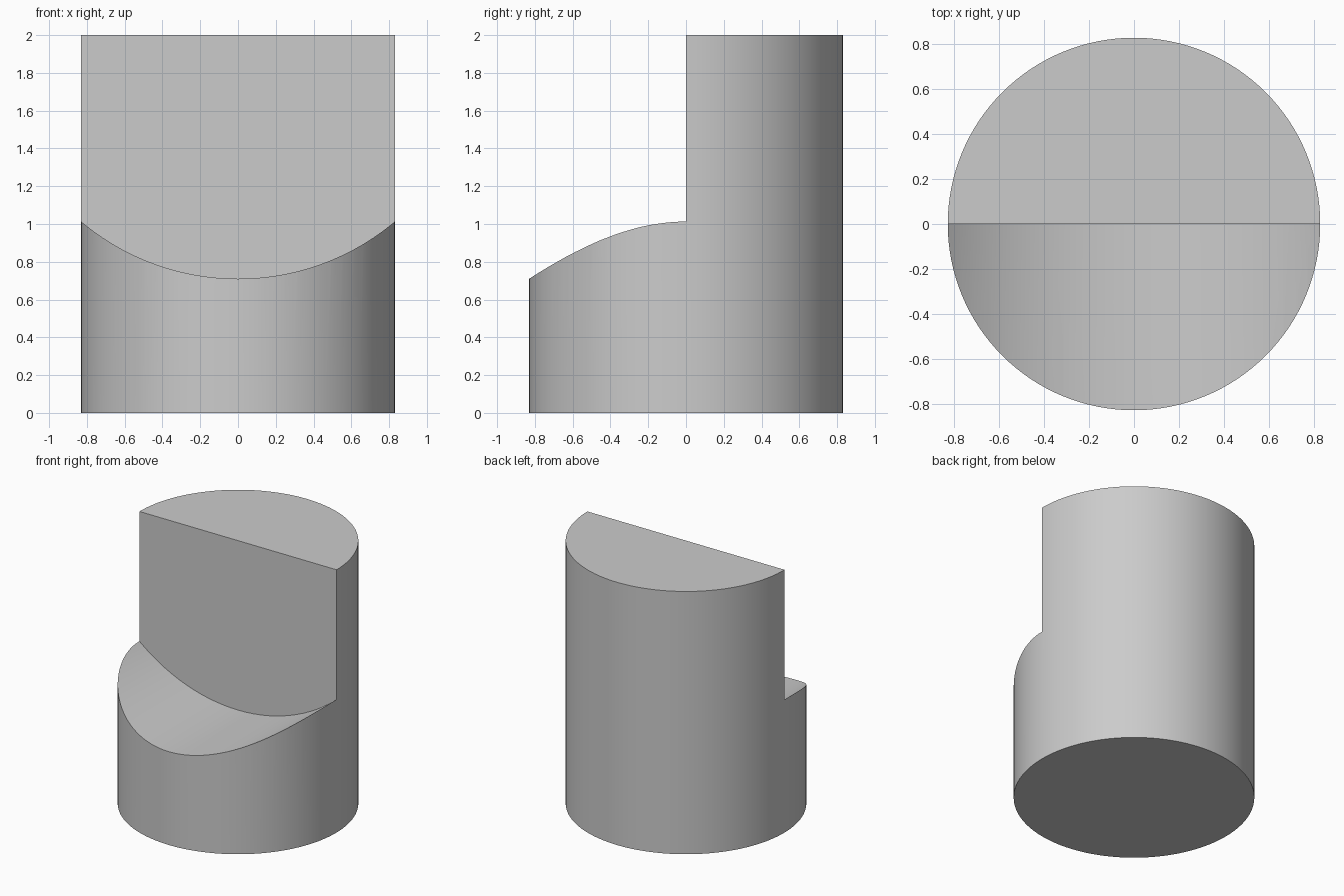
import bpy
import math

if "Cube" in bpy.data.objects:
    bpy.data.objects.remove(bpy.data.objects["Cube"], do_unlink=True)

RADIUS, HEIGHT = 0.83, 2.0
SADDLE_RADIUS, CUT_DEPTH = 1.29, 1.2

grey = bpy.data.materials.new("light_grey")
grey.use_nodes = True
colour = (0.6, 0.6, 0.6, 1)
grey.diffuse_color = colour
grey.node_tree.nodes["Principled BSDF"].inputs["Base Color"].default_value = colour


def cylinder(name, radius, depth, location, rotation=(0, 0, 0)):
    bpy.ops.mesh.primitive_cylinder_add(vertices=128, radius=radius, depth=depth,
                                        location=location, rotation=rotation)
    obj = bpy.context.object
    obj.name = name
    obj.data.materials.append(grey)
    return obj


# Round cutter lying along y, covering only the front half
cutter = cylinder("saddle_cutter", SADDLE_RADIUS, CUT_DEPTH,
                  (0, -CUT_DEPTH / 2, HEIGHT), (math.pi / 2, 0, 0))
cutter.hide_render = True

# Upright body with the front half scooped down to a saddle
body = cylinder("stepped_cylinder", RADIUS, HEIGHT, (0, 0, HEIGHT / 2))
cut = body.modifiers.new("saddle_cut", "BOOLEAN")
cut.operation = "DIFFERENCE"
cut.solver = "EXACT"
cut.object = cutter
bpy.ops.object.modifier_apply(modifier=cut.name)
bpy.data.objects.remove(cutter, do_unlink=True)
bpy.ops.object.shade_smooth_by_angle(angle=math.radians(30))
